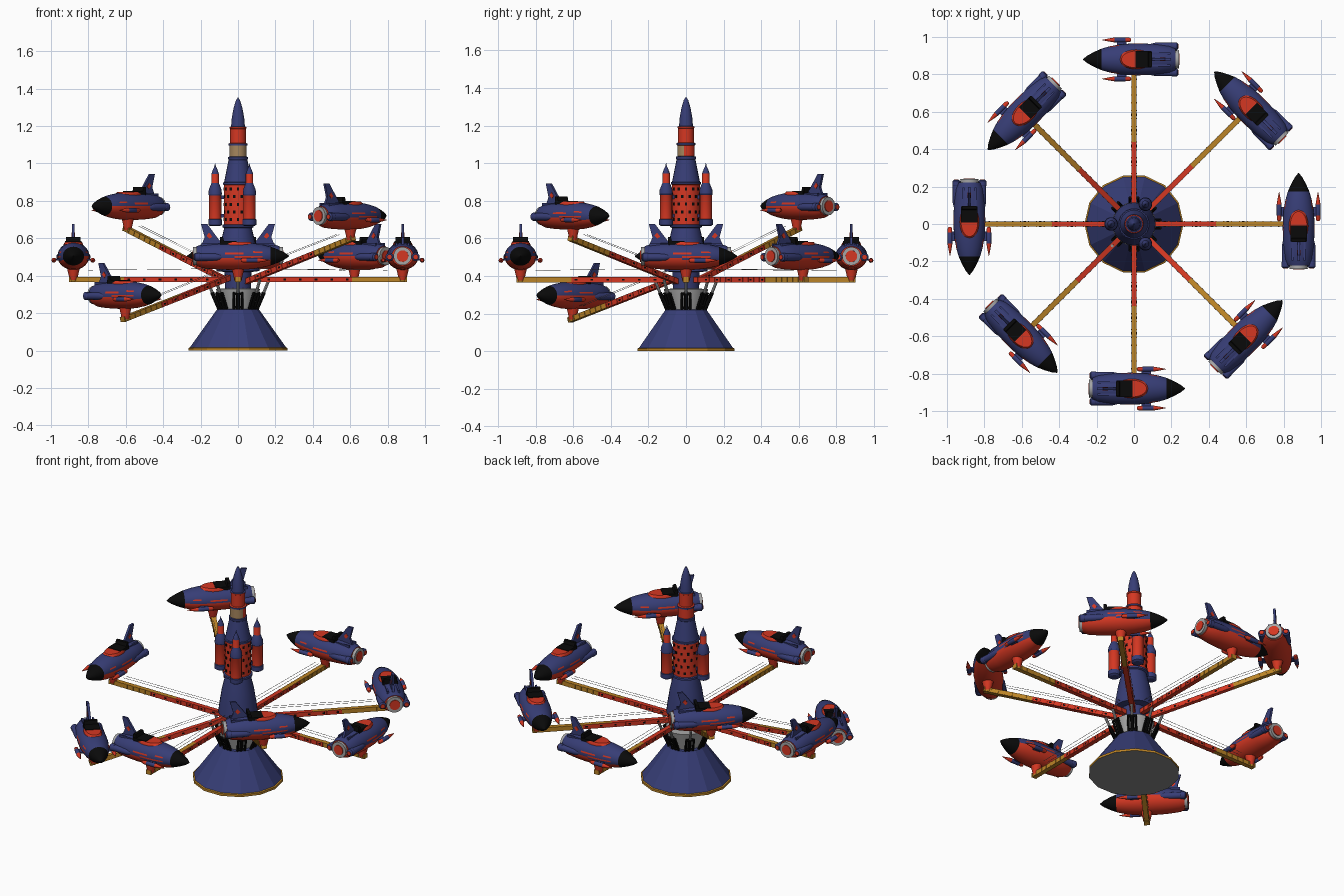
import bpy, bmesh, math
from mathutils import Matrix, Vector

if "Cube" in bpy.data.objects:
    bpy.data.objects.remove(bpy.data.objects["Cube"])

# ---- palette
PALETTE = [("blue", (.038, .047, .18)), ("red", (.66, .038, .016)), ("gold", (.50, .23, .02)),
           ("black", (.003, .003, .003)), ("light grey", (.38, .38, .38)),
           ("tan", (.38, .24, .11)), ("dark grey", (.25, .25, .25))]
MATS = []
for n, c in PALETTE:
    m = bpy.data.materials.new(n)
    m.diffuse_color = (*c, 1)
    m.use_nodes = True
    m.node_tree.nodes["Principled BSDF"].inputs["Base Color"].default_value = m.diffuse_color
    MATS.append(m)
BLUE, RED, GOLD, BLACK, GREY, TAN, DARK = range(7)
I4 = Matrix()


def finish(bm, name, sharp=32):
    """Turn a bmesh into mesh data, smooth below the sharp angle."""
    bmesh.ops.recalc_face_normals(bm, faces=bm.faces)
    for f in bm.faces:
        f.smooth = True
    for e in bm.edges:
        e.smooth = len(e.link_faces) == 2 and e.calc_face_angle(0) < math.radians(sharp)
    me = bpy.data.meshes.new(name)
    bm.to_mesh(me)
    bm.free()
    for m in MATS:
        me.materials.append(m)
    return me


def place(me, name, mat=I4):
    ob = bpy.data.objects.new(name, me)
    ob.matrix_world = mat
    bpy.context.collection.objects.link(ob)


def face(bm, vs, col):
    f = bm.faces.new(vs)
    f.material_index = col
    return f


def loft(bm, rings, cols):
    for i in range(len(rings) - 1):
        a, b, n = rings[i], rings[i + 1], len(rings[i])
        for j in range(n):
            k = (j + 1) % n
            face(bm, (a[j], a[k], b[k], b[j]), cols[i] if i < len(cols) else cols[-1])
    face(bm, rings[0][::-1], cols[0])
    face(bm, rings[-1], cols[min(len(rings) - 2, len(cols) - 1)])


def lathe(bm, prof, cols, n=20, m=I4):
    rings = [[bm.verts.new(m @ Vector((r * math.cos(2 * math.pi * j / n),
                                       r * math.sin(2 * math.pi * j / n), z))) for j in range(n)]
             for r, z in prof]
    loft(bm, rings, cols)


def rod(bm, a, b, r, col, n=10):
    a, b = Vector(a), Vector(b)
    m = Matrix.Translation(a) @ (b - a).to_track_quat('Z', 'Y').to_matrix().to_4x4()
    lathe(bm, [(r, 0), (r, (b - a).length)], [col], n, m)


def box(bm, c, s, col, m=I4, top=None):
    r = bmesh.ops.create_cube(bm, size=1, matrix=m @ Matrix.Translation(c) @ Matrix.Diagonal((*s, 1)))
    for f in {f for v in r["verts"] for f in v.link_faces}:
        f.normal_update()
        f.material_index = top if top is not None and f.normal.z > .9 else col


def prism(bm, pts, y, t, col):
    """Side profile in x-z, thickness t around y."""
    loft(bm, [[bm.verts.new((x, y + s * t / 2, z)) for x, z in pts] for s in (-1, 1)], [col])


def rot(a):
    return Matrix.Rotation(a, 4, 'Z')


def along_x(x, y, z):
    return Matrix.Translation((x, y, z)) @ Matrix.Rotation(math.pi / 2, 4, 'Y')


# ---- base cone with gold rim and grey underside
bm = bmesh.new()
lathe(bm, [(.265, 0), (.265, .014), (.257, .017), (.112, .22), (.09, .222)], [GOLD, GOLD, BLUE, BLUE], 14)
for f in bm.faces:
    if abs(f.calc_center_median().z) < 1e-5:
        f.material_index = DARK
place(finish(bm, "base", 15), "base")

# ---- machinery collar and hydraulic pistons in black frames
bm = bmesh.new()
lathe(bm, [(.09, .222), (.118, .33), (.07, .333)], [GREY], 16)
for k in range(8):
    m = rot(k * math.pi / 4)
    for y in (-.022, .022):
        rod(bm, m @ Vector((.105, y, .222)), m @ Vector((.142, y, .31)), .007, BLACK, 6)
    for x, z in ((.108, .232), (.138, .304)):
        rod(bm, m @ Vector((x, -.022, z)), m @ Vector((x, .022, z)), .008, BLACK, 6)
    rod(bm, m @ Vector((.10, 0, .222)), m @ Vector((.138, 0, .31)), .011, BLACK, 8)
    rod(bm, m @ Vector((.138, 0, .31)), m @ Vector((.165, 0, .378)), .008, GREY, 8)
place(finish(bm, "piston_collar"), "piston_collar")

# ---- central tower
bm = bmesh.new()
lathe(bm, [(.07, .33), (.072, .42), (.115, .425), (.108, .48), (.094, .57), (.074, .655),
           (.084, .66), (.084, .672), (.075, .675), (.075, .885), (.081, .888), (.081, .898),
           (.074, .90), (.05, 1.02), (.053, 1.025), (.053, 1.035), (.046, 1.037), (.046, 1.095),
           (.050, 1.097), (.050, 1.107), (.042, 1.11), (.042, 1.185), (.045, 1.187), (.045, 1.195),
           (.037, 1.197), (.033, 1.245), (.024, 1.295), (.012, 1.335), (.001, 1.353)],
      [BLUE] * 8 + [RED] * 2 + [BLUE] * 6 + [RED] * 2 + [BLUE] + [RED] * 4 + [BLUE], 24)
for f in bm.faces:   # tan panel on the front of the lower band
    c = f.calc_center_median()
    if 1.04 < c.z < 1.09 and c.y < -.015:
        f.material_index = TAN
place(finish(bm, "tower"), "tower")

# ---- dark portholes on the tower
bm = bmesh.new()
for row in range(5):
    for k in range(12):
        box(bm, (.0745, 0, .70 + .041 * row), (.005, .013, .016), BLACK, rot((k + .5 * (row % 2)) * math.pi / 6))
place(finish(bm, "portholes"), "portholes")

# ---- three boosters on the tower
bm = bmesh.new()
lathe(bm, [(.026, .665), (.037, .672), (.037, .70), (.033, .703), (.033, .83), (.036, .835), (.034, .86),
           (.022, .89), (.02, .895), (.02, .945), (.013, .965), (.004, .985), (.001, 1.0)],
      [BLUE] * 3 + [RED] + [BLUE] * 4 + [RED] + [BLUE] * 3, 14)
for z in (.72, .82):
    box(bm, (-.04, 0, z), (.05, .012, .02), BLUE)
booster = finish(bm, "booster")
for a in (60, 180, 300):
    place(booster, "booster", rot(math.radians(a)) @ Matrix.Translation((.122, 0, 0)))

# ---- arm (local: starts at hub, runs along +x), gold top further out
bm = bmesh.new()
N = 20
for i in range(N):
    x0, L = -.04 + i * .042, .042
    col = GOLD if i >= 13 else RED
    top = GOLD if i >= 9 else RED
    box(bm, (x0 + L / 2, 0, 0), (L, .028, .028), col, I4, top)
    box(bm, (x0 + L, 0, 0), (.006, .034, .027), col, I4, top)
    if i % 2 == 0 and 1 < i < 14:
        box(bm, (x0 + L / 2, 0, 0), (.014, .0295, .01), BLACK)
arm = finish(bm, "arm")

# ---- stay cables
bm = bmesh.new()
for y in (-.013, .013):
    rod(bm, (-.01, y, .058), (.7, y, .05), .0011, DARK, 5)
cables = finish(bm, "stay_cables")

# ---- ship hull (local: nose +x, outer side -y): red belly, streaked flanks, black nose
bm = bmesh.new()
SECT = [(-.222, .058, .052), (-.19, .072, .064), (-.13, .08, .07), (-.07, .084, .073), (-.02, .085, .074),
        (.03, .084, .073), (.08, .079, .069), (.13, .07, .061), (.175, .057, .05), (.215, .039, .035),
        (.25, .02, .018), (.272, .002, .002)]
NS = 48
rings = [[bm.verts.new((x, w * math.cos(2 * math.pi * j / NS), h * math.sin(2 * math.pi * j / NS)))
          for j in range(NS)] for x, w, h in SECT]
loft(bm, rings, [BLUE])
STREAKS = {-3: (-.10, .06), -2: (-.16, -.04), -1: (.0, .13), 1: (-.08, .04), 2: (.06, .15)}
for f in bm.faces:
    c = f.calc_center_median()
    band = math.floor(math.degrees(math.atan2(c.z / .88, abs(c.y))) / (360 / NS))
    lo, hi = STREAKS.get(band, (1, 1))
    if c.x > .175:
        f.material_index = BLACK
    elif band <= (-1 if c.y > 0 else -4) or lo < c.x < hi:
        f.material_index = RED
hull = finish(bm, "ship_hull", 40)

# ---- engine ring, tail fin and deck ridges
bm = bmesh.new()
lathe(bm, [(.048, -.018), (.049, .018), (.031, .018), (.029, .008)], [GREY], 20,
      along_x(-.222, 0, 0) @ Matrix.Rotation(math.pi, 4, 'X'))
lathe(bm, [(.031, 0), (.031, .021)], [RED], 16, along_x(-.244, 0, 0))
prism(bm, [(-.06, .06), (-.10, .085), (-.165, .172), (-.198, .172), (-.178, .1), (-.2, .05)], 0, .014, BLUE)
prism(bm, [(-.138, .105), (-.152, .092), (-.168, .11), (-.154, .125)], 0, .018, RED)
for y in (-.032, .032):
    box(bm, (-.145, y, .06), (.1, .01, .018), BLUE)
tail = finish(bm, "ship_tail")

# ---- cockpit: red oval floor, wide black seat and backrest
bm = bmesh.new()
lathe(bm, [(1, .05), (1, .064), (.86, .0765)], [RED], 24,
      Matrix.Translation((-.01, 0, 0)) @ Matrix.Diagonal((.09, .052, 1, 1)))
box(bm, (-.05, 0, .068), (.086, .088, .024), BLACK)
prism(bm, [(-.097, .06), (-.07, .06), (-.08, .102), (-.097, .102)], 0, .078, BLACK)
cockpit = finish(bm, "ship_cockpit")

# ---- side rockets and rear pods
bm = bmesh.new()
for s in (-1, 1):
    lathe(bm, [(.007, 0), (.012, .01), (.012, .03), (.013, .032), (.013, .09), (.009, .115), (.001, .155)],
          [RED, RED, BLUE, BLUE, RED, RED], 12, along_x(.015, s * .104, -.022))
    box(bm, (.065, s * .088, -.02), (.05, .03, .008), BLUE)
    lathe(bm, [(.014, 0), (.022, .006), (.022, .03), (.02, .033), (.02, .12), (.013, .15), (.001, .17)],
          [BLUE], 14, along_x(-.235, s * .07, -.005))
    lathe(bm, [(.013, 0), (.013, .006)], [RED], 12, along_x(-.238, s * .07, -.005))
pods = finish(bm, "ship_pods")

# ---- pylon joining ship to arm
bm = bmesh.new()
lathe(bm, [(.016, -.138), (.02, -.128), (.024, -.108), (.034, -.065)], [GOLD, RED], 12)
pylon = finish(bm, "ship_pylon")

# ---- eight arms and ships: arm tilt in degrees, ships stay level
PIVOT, LEN, LIFT = .1, .78, .125
TILT = [0, 0, 0, 20, 0, -15.5, 0, 16]
for k, t in enumerate(TILT):
    R, t = rot(k * math.pi / 4), math.radians(t)
    A = R @ Matrix.Translation((PIVOT, 0, .38)) @ Matrix.Rotation(-t, 4, 'Y')
    place(arm, "arm", A)
    place(cables, "stay_cables", A)
    S = R @ Matrix.Translation((PIVOT + LEN * math.cos(t), 0, .38 + LEN * math.sin(t) + LIFT)) @ rot(math.pi / 2)
    for me in (hull, tail, cockpit, pods, pylon):
        place(me, me.name, S)
